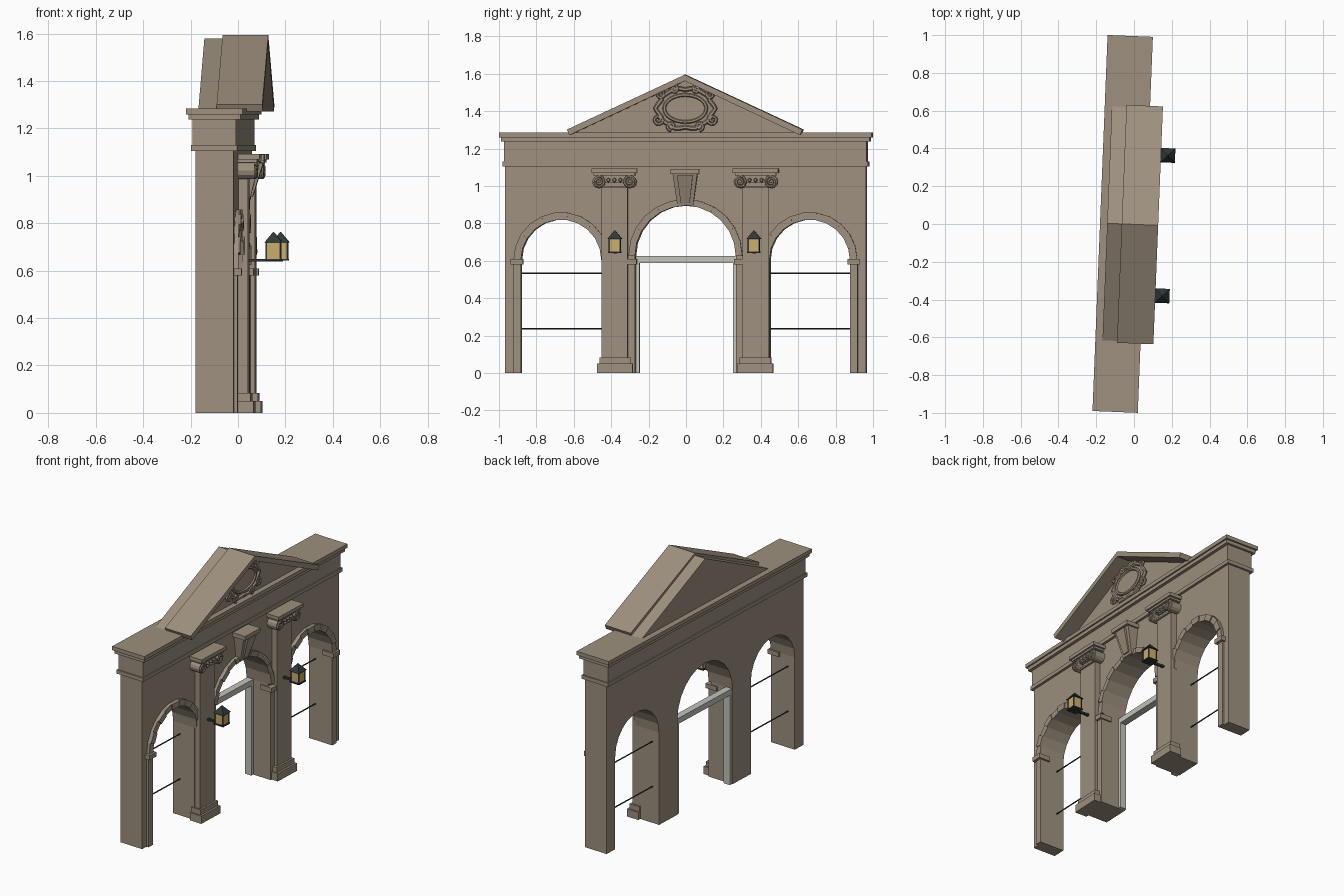
import bpy, bmesh, math
from mathutils import Matrix, Vector

if "Cube" in bpy.data.objects:
    bpy.data.objects.remove(bpy.data.objects["Cube"])

# Whole gateway is turned slightly about z; parts are built as (depth x, length y, height z)
TURN = Matrix.Translation((0, -0.002, 0)) @ Matrix.Rotation(math.radians(-2.3), 4, 'Z')
pi = math.pi


def material(name, rgb):
    m = bpy.data.materials.new(name)
    m.diffuse_color = (*rgb, 1)
    m.use_nodes = True
    m.node_tree.nodes["Principled BSDF"].inputs["Base Color"].default_value = m.diffuse_color
    return m


STONE = material("stone", (0.34, 0.28, 0.21))
IRON = material("dark_iron", (0.03, 0.04, 0.04))
GLASS = material("amber_glass", (0.60, 0.42, 0.16))
PAINT = material("pale_paint", (0.55, 0.55, 0.50))


def finish(name, bm, mat=STONE):
    bmesh.ops.recalc_face_normals(bm, faces=bm.faces)
    me = bpy.data.meshes.new(name)
    bm.to_mesh(me)
    bm.free()
    me.materials.append(mat)
    ob = bpy.data.objects.new(name, me)
    bpy.context.collection.objects.link(ob)
    ob.matrix_world = TURN
    return ob


def add_prism(bm, pts, x0, x1):
    a = [bm.verts.new((x0, y, z)) for y, z in pts]
    b = [bm.verts.new((x1, y, z)) for y, z in pts]
    bm.faces.new(a)
    bm.faces.new(b)
    for i in range(len(pts)):
        j = (i + 1) % len(pts)
        bm.faces.new((a[i], a[j], b[j], b[i]))


def prism(name, pts, x0, x1, mat=STONE):
    bm = bmesh.new()
    add_prism(bm, pts, x0, x1)
    return finish(name, bm, mat)


def box(name, x0, x1, y0, y1, z0, z1, mat=STONE):
    return prism(name, [(y0, z0), (y1, z0), (y1, z1), (y0, z1)], x0, x1, mat)


def cylinder(name, a, b, r, n=10, mat=STONE, r2=None):
    a, b = Vector(a), Vector(b)
    bm = bmesh.new()
    bmesh.ops.create_cone(bm, cap_ends=True, segments=n, radius1=r,
                          radius2=r if r2 is None else r2, depth=(b - a).length)
    rot = (b - a).to_track_quat('Z', 'Y').to_matrix().to_4x4()
    bm.transform(Matrix.Translation((a + b) / 2) @ rot)
    return finish(name, bm, mat)


def tube(name, pts, x, r, closed=False, sides=6):
    """Round moulding following a path on the facade."""
    bm, rings, n = bmesh.new(), [], len(pts)
    for i, (y, z) in enumerate(pts):
        p = pts[(i - 1) % n] if closed else pts[max(i - 1, 0)]
        q = pts[(i + 1) % n] if closed else pts[min(i + 1, n - 1)]
        t = Vector((q[0] - p[0], q[1] - p[1])).normalized()
        rings.append([bm.verts.new((x + r * math.sin(a), y - t.y * r * math.cos(a),
                                    z + t.x * r * math.cos(a)))
                      for a in (2 * pi * k / sides for k in range(sides))])
    for i in range(n if closed else n - 1):
        A, B = rings[i], rings[(i + 1) % n]
        for k in range(sides):
            m = (k + 1) % sides
            bm.faces.new((A[k], A[m], B[m], B[k]))
    if not closed:
        bm.faces.new(rings[0])
        bm.faces.new(rings[-1])
    return finish(name, bm)


def arc(cy, cz, r, n):
    return [(cy - r * math.cos(pi * i / n), cz + r * math.sin(pi * i / n)) for i in range(n + 1)]


def spiral(cy, cz, r, turns, side, start):
    n = int(turns * 10)
    return [(cy + side * r * (1 - 0.8 * i / n) * math.cos(start + 2 * pi * turns * i / n),
             cz + r * (1 - 0.8 * i / n) * math.sin(start + 2 * pi * turns * i / n))
            for i in range(n + 1)]


def arch_ring(name, cy, cz, r0, r1, n):
    inner, outer = arc(cy, cz, r0, n), arc(cy, cz, r1, n)
    bm = bmesh.new()
    for i in range(n):
        add_prism(bm, [inner[i], outer[i], outer[i + 1], inner[i + 1]],
                  0.0, 0.045 if i % 2 else 0.038)
    return finish(name, bm)


# Wall with three arched openings
SY, SZ, SR = 0.665, 0.605, 0.215
CZ, CR = 0.625, 0.27
outline = [(-0.965, 0)]
for cy, cz, r, n in ((-SY, SZ, SR, 11), (0, CZ, CR, 12), (SY, SZ, SR, 11)):
    outline += [(cy - r, 0)] + arc(cy, cz, r, n) + [(cy + r, 0)]
outline += [(0.965, 0), (0.965, 1.11), (-0.965, 1.11)]
prism("arched_wall", outline, -0.14, 0.02)

# Entablature
box("architrave_band", -0.16, 0.036, -0.978, 0.978, 1.105, 1.13)
box("frieze", -0.153, 0.03, -0.97, 0.97, 1.13, 1.237)
box("lower_cornice", -0.17, 0.05, -0.985, 0.985, 1.237, 1.26)
box("upper_cornice", -0.18, 0.06, -0.996, 0.996, 1.26, 1.285)

# Pediment
prism("tympanum", [(-0.62, 1.285), (0.62, 1.285), (0, 1.58)], -0.142, 0.025)
prism("raking_cornice", [(0, 1.595), (0.63, 1.302), (0.617, 1.272), (0, 1.562),
                         (-0.617, 1.272), (-0.63, 1.302)], -0.065, 0.128)

# Cartouche: lobed plaque, oval frames, scrolls
KZ = 1.415
circle = [2 * pi * i / 32 for i in range(32)]


def oval(a, b, lobe=0.0):
    return [(a * (1 + lobe * math.cos(8 * t)) * math.cos(t),
             KZ + b * (1 + lobe * math.cos(8 * t + pi)) * math.sin(t)) for t in circle]


prism("cartouche_plaque", oval(0.155, 0.112, 0.07), 0.02, 0.038)
prism("cartouche_oval", oval(0.108, 0.068), 0.03, 0.046)
tube("cartouche_inner_frame", oval(0.112, 0.072), 0.045, 0.01, True)
tube("cartouche_outer_frame", oval(0.15, 0.108, 0.07), 0.038, 0.012, True)
for s in (-1, 1):
    for y, z, r, v in ((0.135, 1.49, 0.03, 0), (0.145, 1.355, 0.028, pi),
                       (0.06, 1.518, 0.022, pi / 2), (0.075, 1.32, 0.024, -pi / 2)):
        tube("cartouche_scroll", spiral(s * y, z, r, 1.4, s, v), 0.042, 0.009)

# Centre arch, keystone
arch_ring("centre_arch_ring", 0, CZ, CR, 0.305, 12)


def keystone(name, w0, w1, z0, z1, f0, f1):
    bm = bmesh.new()
    v = [bm.verts.new((x, y, z)) for z, w, f in ((z0, w0, f0), (z1, w1, f1))
         for x, y in ((0, -w), (f, -w), (f, w), (0, w))]
    for f in ((0, 1, 2, 3), (4, 5, 6, 7), (0, 1, 5, 4), (1, 2, 6, 5), (2, 3, 7, 6), (3, 0, 4, 7)):
        bm.faces.new([v[i] for i in f])
    finish(name, bm)


keystone("keystone", 0.042, 0.066, 0.895, 1.065, 0.05, 0.095)
keystone("keystone_panel", 0.024, 0.042, 0.91, 1.055, 0.062, 0.108)
box("keystone_cap", 0, 0.112, -0.076, 0.076, 1.063, 1.09)

# Gate frame in the centre opening
box("gate_lintel", -0.135, -0.09, -0.27, 0.27, 0.588, 0.625, PAINT)

for s in (-1, 1):
    def sbox(name, x0, x1, y0, y1, z0, z1, mat=STONE):
        return box(name, x0, x1, s * y0, s * y1, z0, z1, mat)

    sbox("gate_post", -0.135, -0.09, 0.25, 0.272, 0, 0.59, PAINT)

    # Side arch with its outer pier strip and impost
    arch_ring("side_arch_ring", s * SY, SZ, SR, 0.255, 11)
    sbox("outer_pier_strip", 0, 0.035, 0.88, 0.922, 0, 0.58)
    sbox("outer_impost", -0.03, 0.052, 0.868, 0.935, 0.58, 0.61)

    # Pilaster, base, inner strip and impost
    sbox("pilaster", 0, 0.06, 0.308, 0.448, 0, 1.06)
    sbox("pilaster_plinth", 0, 0.085, 0.28, 0.47, 0, 0.05)
    sbox("pilaster_base", 0, 0.072, 0.29, 0.459, 0.05, 0.083)
    sbox("inner_pier_strip", 0, 0.04, 0.27, 0.31, 0, 0.58)
    sbox("inner_impost", -0.03, 0.055, 0.26, 0.31, 0.58, 0.61)

    # Scrolled capital
    CY = 0.378
    sbox("capital_abacus", 0, 0.11, CY - 0.122, CY + 0.122, 1.07, 1.093)
    sbox("capital_abacus_step", 0, 0.1, CY - 0.11, CY + 0.11, 1.057, 1.07)
    sbox("capital_band", 0, 0.085, CY - 0.085, CY + 0.085, 1.02, 1.057)
    sbox("capital_necking", 0, 0.07, CY - 0.078, CY + 0.078, 0.99, 1.0)
    for e in (-1, 1):
        vy, vz = s * CY + e * 0.083, 1.022
        cylinder("capital_volute", (0.02, vy, vz), (0.09, vy, vz), 0.035, 12)
        tube("capital_volute_scroll", spiral(vy, vz, 0.032, 1.8, e, pi / 2), 0.09, 0.007)
    for k in (-1, 0, 1):
        ey = s * CY + k * 0.032
        cylinder("capital_egg", (0.07, ey, 1.032), (0.1, ey, 1.032), 0.015, 8, r2=0.007)

    # Lantern on its arm
    LX, LY = 0.165, 0.372
    sbox("lantern_arm", 0.055, 0.175, LY - 0.008, LY + 0.008, 0.638, 0.65, IRON)
    sbox("lantern_floor", LX - 0.035, LX + 0.035, LY - 0.035, LY + 0.035, 0.642, 0.65, IRON)
    sbox("lantern_glass", LX - 0.029, LX + 0.029, LY - 0.029, LY + 0.029, 0.65, 0.72, GLASS)
    for a in (-1, 1):
        for b in (-1, 1):
            px, py = LX + a * 0.029, LY + b * 0.029
            sbox("lantern_post", px - 0.003, px + 0.003, py - 0.003, py + 0.003, 0.65, 0.72, IRON)
    bm = bmesh.new()
    bmesh.ops.create_cone(bm, cap_ends=True, segments=4, radius1=0.054, radius2=0.003, depth=0.045)
    bm.transform(Matrix.Translation((LX, s * LY, 0.7405)) @ Matrix.Rotation(pi / 4, 4, 'Z'))
    finish("lantern_roof", bm, IRON)

    # Tie rods across the side opening
    for z in (0.238, 0.533):
        cylinder("tie_rod", (-0.09, s * 0.445, z), (-0.09, s * 0.885, z), 0.004, 8, IRON)
